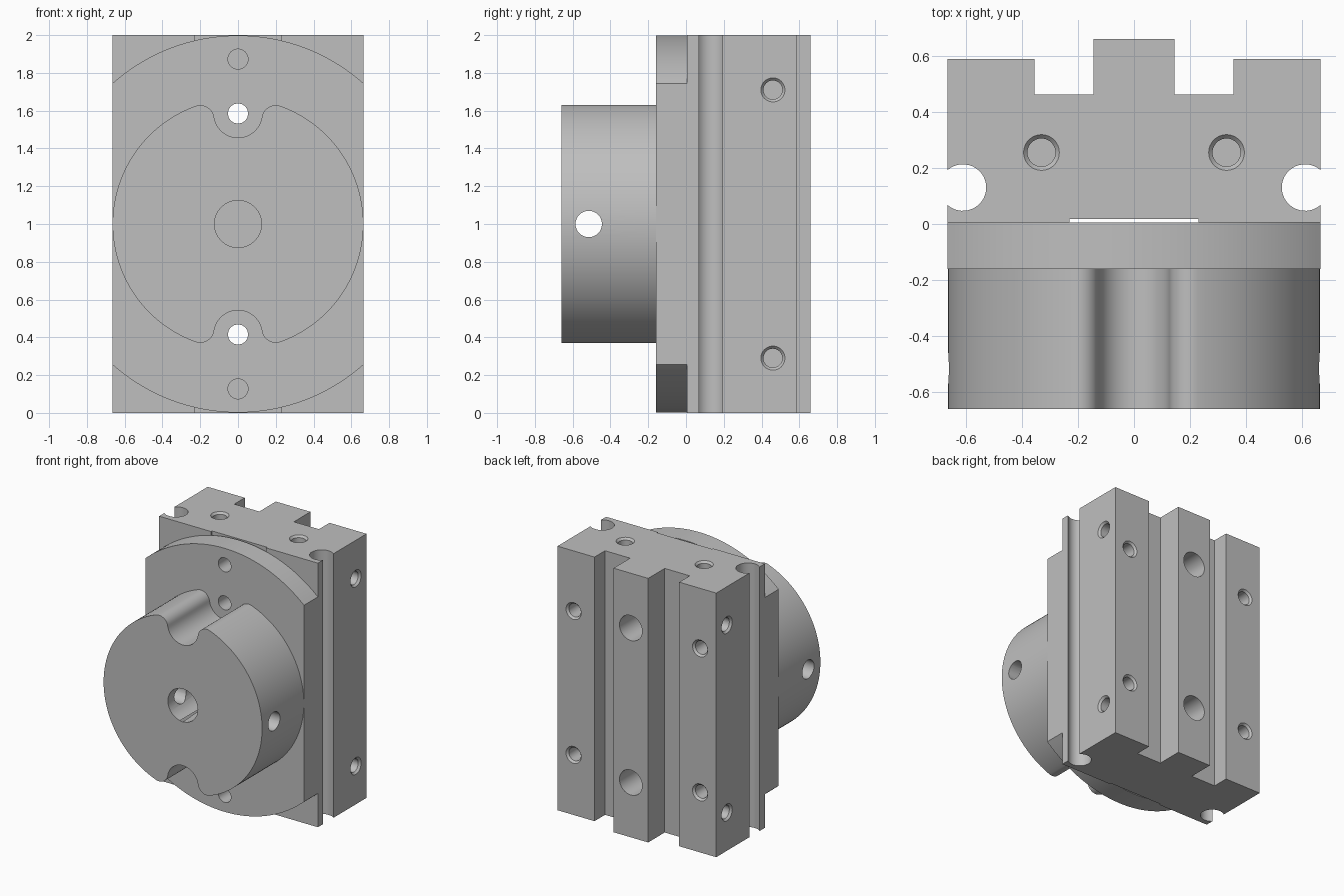
import bpy, bmesh
from math import pi, sin, cos, acos, atan2, hypot, radians
from mathutils import Vector

if "Cube" in bpy.data.objects:
    bpy.data.objects.remove(bpy.data.objects["Cube"], do_unlink=True)

steel = bpy.data.materials.new("grey_steel")
steel.use_nodes = True
GREY = (0.52, 0.52, 0.52, 1)
steel.diffuse_color = GREY
steel.node_tree.nodes["Principled BSDF"].inputs["Base Color"].default_value = GREY


def arc(cx, cy, r, a0, a1, n):
    return [(cx + r * cos(a0 + (a1 - a0) * i / n), cy + r * sin(a0 + (a1 - a0) * i / n))
            for i in range(n + 1)]


def loft(name, rings):
    """Closed solid through matching rings of points."""
    bm = bmesh.new()
    loops = [[bm.verts.new(p) for p in ring] for ring in rings]
    n = len(loops[0])
    for lo, hi in zip(loops, loops[1:]):
        for i in range(n):
            j = (i + 1) % n
            bm.faces.new((lo[i], lo[j], hi[j], hi[i]))
    bm.faces.new(loops[0])
    bm.faces.new(loops[-1])
    bmesh.ops.recalc_face_normals(bm, faces=bm.faces)
    mesh = bpy.data.meshes.new(name)
    bm.to_mesh(mesh)
    bm.free()
    mesh.materials.append(steel)
    obj = bpy.data.objects.new(name, mesh)
    bpy.context.collection.objects.link(obj)
    return obj


def drill(start, direction, steps):
    """Round cutter from a surface point; steps are (depth, radius)."""
    start, d = Vector(start), Vector(direction)
    turn = Vector((0, 0, 1)).rotation_difference(d)
    return loft("hole_cutter", [[start + d * t + turn @ Vector((x, y, 0))
                                 for x, y in arc(0, 0, r, 0, 2 * pi, 32)[:-1]]
                                for t, r in steps])


def finish(obj, cutters):
    """Cut all holes, then smooth the curved faces."""
    bpy.ops.object.select_all(action='DESELECT')
    obj.select_set(True)
    bpy.context.view_layer.objects.active = obj
    for c in cutters:
        mod = obj.modifiers.new("hole", 'BOOLEAN')
        mod.operation, mod.solver, mod.object = 'DIFFERENCE', 'EXACT', c
        bpy.ops.object.modifier_apply(modifier=mod.name)
        bpy.data.objects.remove(c, do_unlink=True)
    bpy.ops.object.shade_smooth_by_angle(angle=radians(30))


def along_y(pts, y0, y1):
    return [[(x, y, 1 + z) for x, z in pts] for y in (y0, y1)]


W = 0.665                      # half width
FRONT, FACE, JOINT, BACK = -0.66, -0.16, 0.006, 0.66
BOLT = 0.585                   # bolt height above and below the centre
TAPPED = [(-0.01, 0.073), (0.015, 0.05), (0.25, 0.05)]

# Hub: round boss with a filleted notch at top and bottom
R = W - 0.001
fx, fz = 0.2, 0.555
fr = R - hypot(fx, fz)
nr = hypot(fx, BOLT - fz) - fr
tangent = atan2(fz, fx)
meet = atan2(BOLT - fz, -fx)
quarter = (arc(0, 0, R, 0, tangent, 28)
           + arc(fx, fz, fr, tangent, meet, 10)[1:]
           + arc(0, BOLT, nr, meet - pi, -pi / 2, 12)[1:])
upper = quarter + [(-x, z) for x, z in reversed(quarter[:-1])]
outline = upper + [(-x, -z) for x, z in upper[1:-1]]
hub = loft("hub", along_y(outline, FRONT, FACE))
finish(hub, [drill((0, FRONT, 1), (0, 1, 0), [(-0.1, 0.125), (0.7, 0.125)]),
             drill((-W, -0.515, 1), (1, 0, 0), [(-0.1, 0.07), (1.5, 0.07)])])

# Flange: disc trimmed to the block width
RD = 0.998
a = acos(W / RD)
rim = arc(0, 0, RD, a, pi - a, 48)
flange = loft("flange", along_y(rim + [(-x, -z) for x, z in rim], FACE, JOINT))
finish(flange, [drill((0, FACE, 1 + z), (0, 1, 0), [(-0.1, r), (0.3, r)])
                for z, r in ((0, 0.125), (BOLT, 0.053), (-BOLT, 0.053),
                             (0.873, 0.053), (-0.873, 0.053))])

# Mounting block: profile with tongue, grooves and round side slots
sr, sx, sy = 0.083, 0.61, 0.13
gap = acos((W - sx) / sr)
half = ([(0.23, 0.018), (0.23, JOINT), (W, JOINT)]
        + arc(sx, sy, sr, -gap, gap - 2 * pi, 28)
        + [(W, 0.588), (0.355, 0.588), (0.355, 0.462), (0.145, 0.462), (0.145, BACK)])
profile = half + [(-x, y) for x, y in reversed(half)]
block = loft("mounting_block", [[(x, y, z) for x, y in profile] for z in (0, 2)])

cutters = []
for s in (-1, 1):
    # counterbored bolt hole through the tongue, tapped hole in the top
    cutters.append(drill((0, BACK, 1 + s * BOLT), (0, -1, 0),
                         [(-0.1, 0.095), (0.3, 0.095), (0.301, 0.053), (0.8, 0.053)]))
    cutters.append(drill((s * 0.33, 0.255, 2), (0, 0, -1), TAPPED))
    for t in (-1, 1):
        # tapped holes in the sides and the back shoulders
        cutters.append(drill((s * W, 0.46, 1 + t * 0.71), (-s, 0, 0), TAPPED))
        cutters.append(drill((s * 0.53, 0.588, 1 + t * 0.545), (0, -1, 0), TAPPED))
finish(block, cutters)
